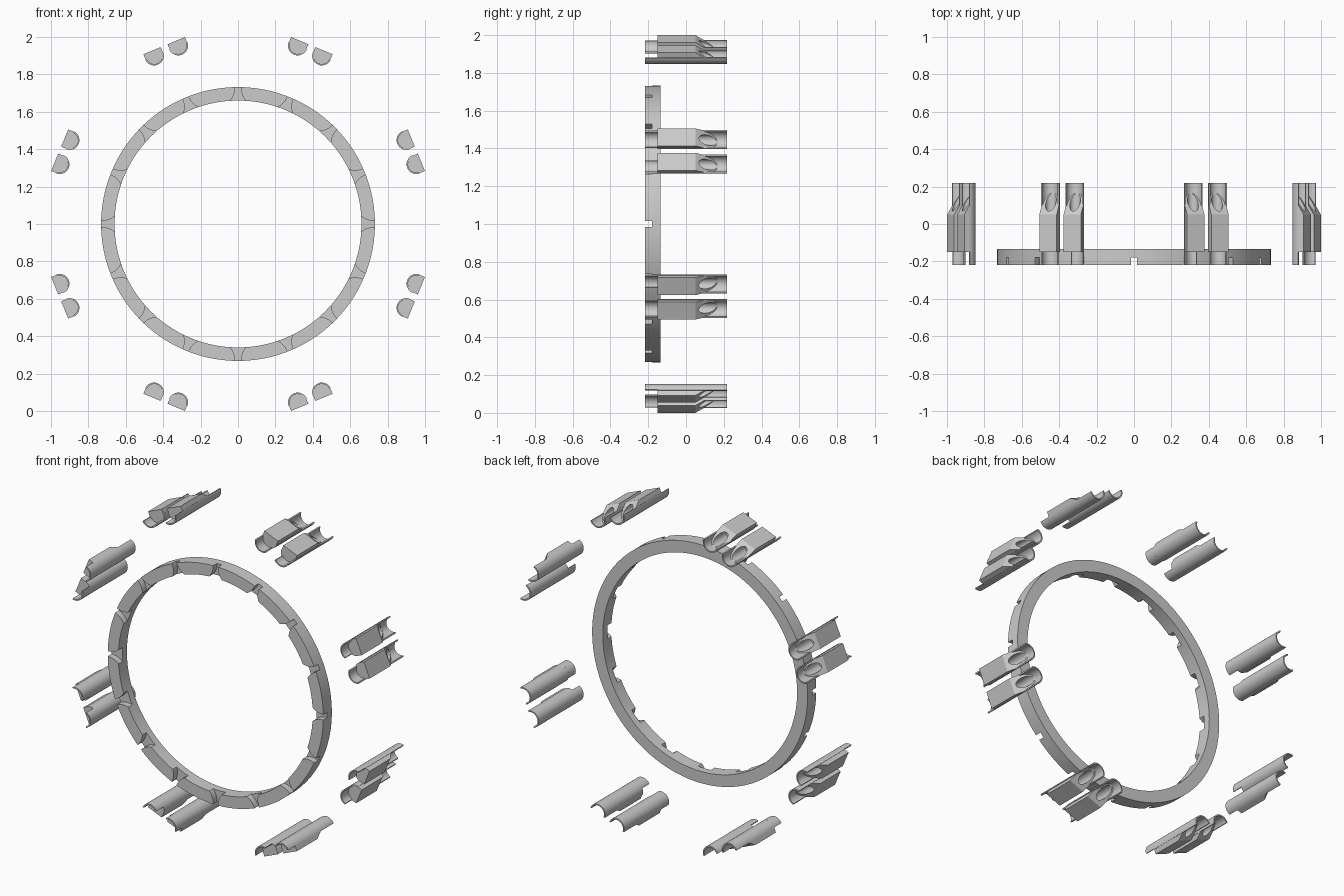
import bpy, bmesh
from math import sin, cos, pi, radians
from mathutils import Matrix, Vector

if "Cube" in bpy.data.objects:
    bpy.data.objects.remove(bpy.data.objects["Cube"])

Y0, Y1 = -0.218, 0.218      # front and back limits
R = 0.052                   # outer radius of each clip shell
T = 0.008                   # shell thickness


def prism(bm, profile, ya, yb):
    """Extrude an (x, z) outline along y."""
    a = [bm.verts.new((x, ya, z)) for x, z in profile]
    b = [bm.verts.new((x, yb, z)) for x, z in profile]
    n = len(a)
    faces = [bm.faces.new(a), bm.faces.new(b[::-1])]
    for i in range(n):
        j = (i + 1) % n
        faces.append(bm.faces.new((a[j], a[i], b[i], b[j])))
    bmesh.ops.recalc_face_normals(bm, faces=faces)


def arc(r, a0, a1, n, cz=0.0):
    return [(r * cos(radians(a0 + (a1 - a0) * i / n)),
             cz + r * sin(radians(a0 + (a1 - a0) * i / n))) for i in range(n + 1)]


def shell(bm, a0, a1, ya, yb):
    prism(bm, arc(R, a0, a1, 24) + arc(R - T, a1, a0, 24), ya, yb)


def make_object(name, bm):
    mesh = bpy.data.meshes.new(name)
    bm.to_mesh(mesh)
    bm.free()
    ob = bpy.data.objects.new(name, mesh)
    bpy.context.collection.objects.link(ob)
    return ob


def cut(ob, cutter):
    """Subtract the cutter and bake the result into the mesh."""
    mod = ob.modifiers.new("cut", 'BOOLEAN')
    mod.operation = 'DIFFERENCE'
    mod.solver = 'EXACT'
    mod.object = cutter
    dg = bpy.context.evaluated_depsgraph_get()
    mesh = bpy.data.meshes.new_from_object(ob.evaluated_get(dg))
    ob.modifiers.clear()
    ob.data = mesh
    bpy.data.objects.remove(cutter)


def smooth(ob):
    bpy.ops.object.select_all(action='DESELECT')
    ob.select_set(True)
    bpy.context.view_layer.objects.active = ob
    bpy.ops.object.shade_smooth_by_angle(angle=radians(30))


# Ring: rectangular section swept round the y axis
bm = bmesh.new()
N = 160
section = [(0.66, Y0), (0.732, Y0), (0.732, -0.135), (0.66, -0.135)]
loops = [[bm.verts.new((r * cos(2 * pi * i / N), y, r * sin(2 * pi * i / N)))
          for r, y in section] for i in range(N)]
for i in range(N):
    p, q = loops[i], loops[(i + 1) % N]
    for k in range(4):
        m = (k + 1) % 4
        bm.faces.new((p[k], p[m], q[m], q[k]))
bmesh.ops.recalc_face_normals(bm, faces=bm.faces[:])
ring = make_object("slotted_ring", bm)

# Sixteen front slots, narrow outside and flaring toward the bore
bm = bmesh.new()
flare = [(0.016, 0.76), (0.016, 0.725), (0.018, 0.708), (0.022, 0.693),
         (0.029, 0.677), (0.038, 0.664), (0.048, 0.652)]
outline = flare + [(-x, z) for x, z in reversed(flare)]
for k in range(16):
    a = k * pi / 8
    prism(bm, [(x * cos(a) + z * sin(a), z * cos(a) - x * sin(a)) for x, z in outline],
          Y0 - 0.05, -0.18)
cut(ring, make_object("slot_cutter", bm))
ring.location.z = 1
smooth(ring)

# Clip body: D section with a sloped rear face
bm = bmesh.new()
rb = R - 0.002
prism(bm, arc(rb, 180, 360, 32) + [(rb, 0.029), (-rb, 0.029)], -0.15, 0.19)
slope = Vector((0, 0.075, 0.12)).normalized()
geom = bm.verts[:] + bm.edges[:] + bm.faces[:]
res = bmesh.ops.bisect_plane(bm, geom=geom, plane_co=(0, 0.05, 0.029),
                             plane_no=slope, clear_outer=True)
bmesh.ops.holes_fill(bm, edges=[e for e in bm.edges if e.is_boundary])
bmesh.ops.recalc_face_normals(bm, faces=bm.faces[:])
body = make_object("clip_body", bm)

# Blind bore that opens as an oval on the slope
bm = bmesh.new()
prism(bm, arc(0.029, 0, 348.75, 31, -0.012), 0.02, 0.3)
cut(body, make_object("bore_cutter", bm))

# Left and right clip meshes: body, half-tube shell and offset front lip
clips = {}
for side, (a0, a1) in {"left": (183, 313), "right": (227, 357)}.items():
    bm = bmesh.new()
    bm.from_mesh(body.data)
    shell(bm, 180, 360, -0.15, Y1)
    shell(bm, a0, a1, Y0, -0.15)
    clips[side] = make_object("clip_" + side, bm)
    smooth(clips[side])
bpy.data.objects.remove(body)

# Eight pairs of clips around the ring
for side, u in (("left", -0.07), ("right", 0.07)):
    for k in range(8):
        rot = Matrix.Rotation(radians(22.5 + 45 * k), 4, 'Y')
        ob = clips[side] if k == 0 else clips[side].copy()
        if k:
            bpy.context.collection.objects.link(ob)
        ob.name = f"clip_{side}_{k + 1}"
        ob.matrix_world = (Matrix.Translation((0, 0, 1)) @ rot
                           @ Matrix.Translation((u, 0, 1.003)))
